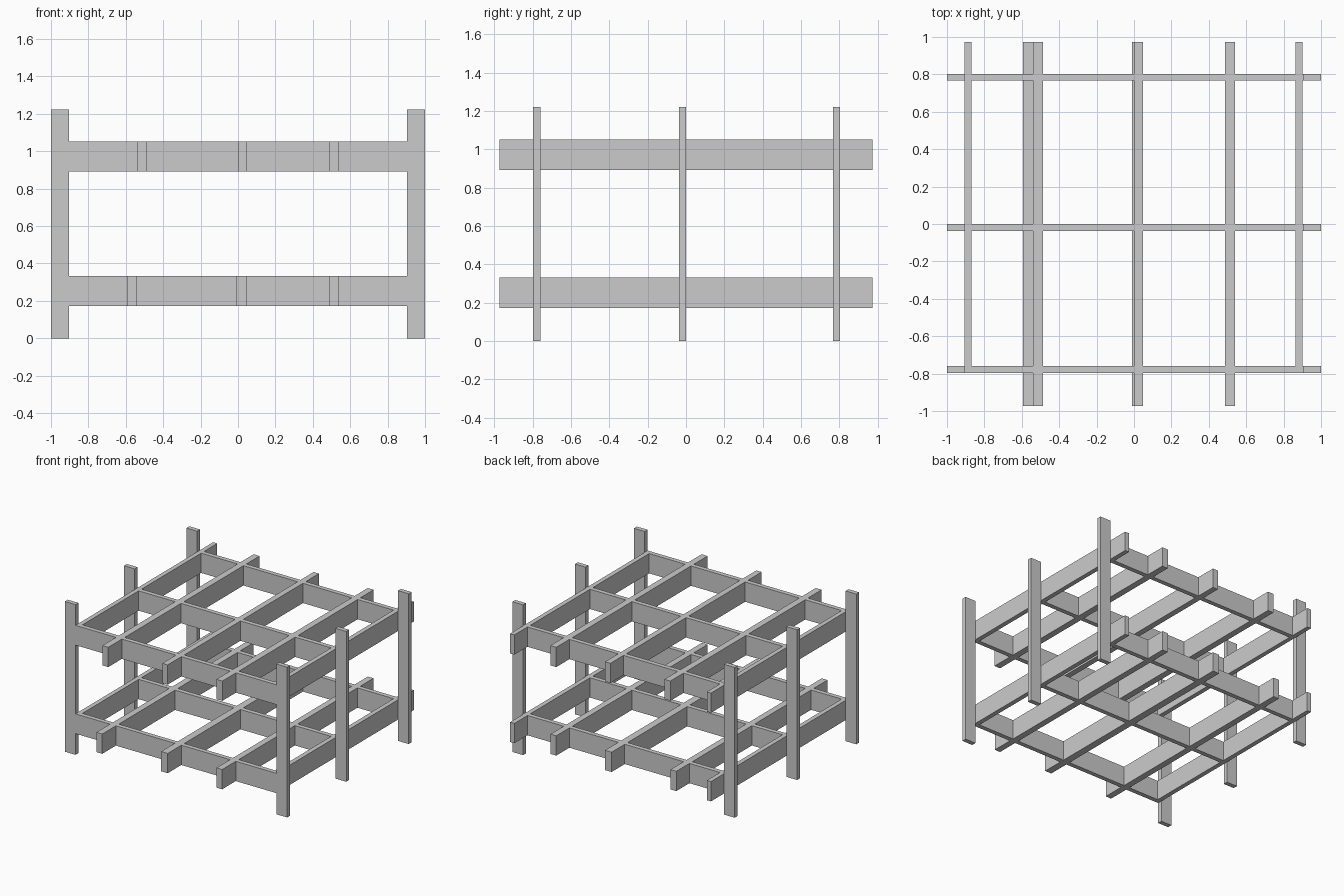
import bpy

if "Cube" in bpy.data.objects:
    bpy.data.objects.remove(bpy.data.objects["Cube"])

CORNERS = [(0, 0, 0), (1, 0, 0), (1, 1, 0), (0, 1, 0),
           (0, 0, 1), (1, 0, 1), (1, 1, 1), (0, 1, 1)]
FACES = [(0, 3, 2, 1), (4, 5, 6, 7), (0, 1, 5, 4),
         (1, 2, 6, 5), (2, 3, 7, 6), (3, 0, 4, 7)]


def box(name, x, y, z):
    """Board spanning the given (min, max) ranges."""
    mesh = bpy.data.meshes.new(name)
    mesh.from_pydata([(x[i], y[j], z[k]) for i, j, k in CORNERS], [], FACES)
    obj = bpy.data.objects.new(name, mesh)
    bpy.context.collection.objects.link(obj)
    return obj


FRAMES = {"front": (-0.797, -0.76), "middle": (-0.037, 0.0), "back": (0.766, 0.803)}
LEVELS = {"lower": (0.172, 0.333), "upper": (0.892, 1.053)}
JOISTS = {"lower": [(-0.593, -0.541), (-0.011, 0.048), (0.487, 0.538)],
          "upper": [(-0.54, -0.487), (0.0, 0.048), (0.487, 0.54)]}
SIDES = {"left": (-0.905, -0.868), "right": (0.864, 0.902)}
END = 0.972

# Three frames: two posts and two cross rails each
for place, y in FRAMES.items():
    box(f"{place}_left_post", (-1, -0.904), y, (0, 1.222))
    box(f"{place}_right_post", (0.904, 1), y, (0, 1.222))
    for level, z in LEVELS.items():
        box(f"{place}_{level}_rail", (-0.904, 0.904), y, z)

for level, z in LEVELS.items():
    # Long inner joists overhanging both ends
    for i, x in enumerate(JOISTS[level]):
        box(f"{level}_joist_{i + 1}", x, (-END, END), z)
    # Side joists butting against the front frame, overhanging the back
    for side, x in SIDES.items():
        box(f"{level}_{side}_side_joist", x, (-0.76, END), z)
